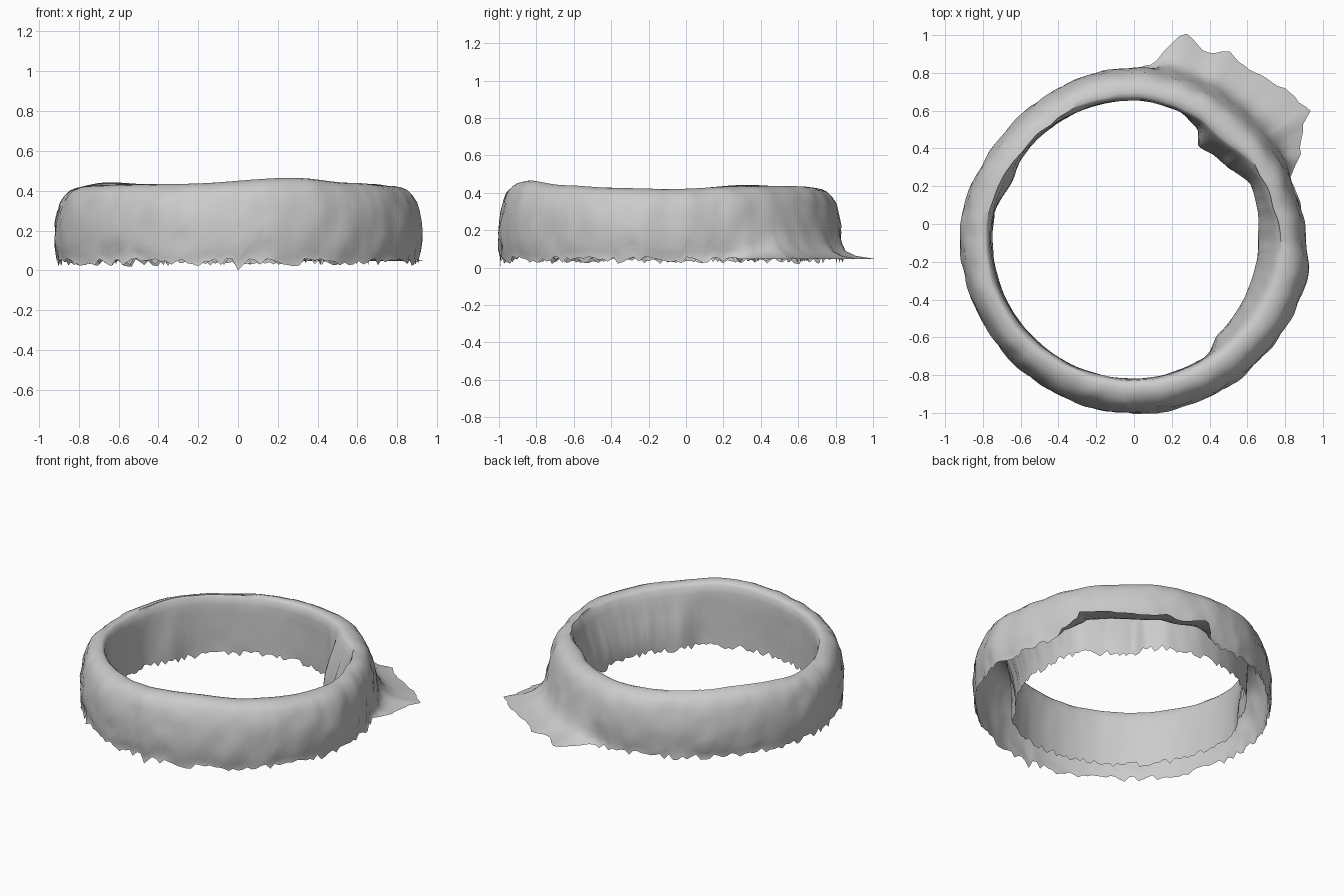
import bpy, bmesh, math, random
from mathutils import Vector, noise

cube = bpy.data.objects.get("Cube")
if cube:
    bpy.data.objects.remove(cube, do_unlink=True)
random.seed(4)
COLUMNS = 200
CENTRE_Y = -0.08

# Radii and heights around the ring, as (degrees, value)
OUTER = [(0, .905), (20, .88), (45, .88), (65, .89), (90, .905), (135, .882), (180, .918),
         (225, .91), (270, .92), (315, .922), (350, .935)]
INNER_TOP = [(0, .755), (25, .735), (50, .69), (62, .71), (90, .735), (180, .76), (270, .74), (320, .735)]
INNER_LOW = [(0, .66), (24, .68), (40, .62), (55, .6), (61, .68), (72, .72), (90, .735), (140, .735),
             (155, .715), (170, .75), (270, .74), (300, .73), (313, .67), (335, .66)]
FLARE = [(0, .91), (21, .9), (28, 1.0), (34, 1.08), (36, 1.16), (40, 1.15), (49, 1.12), (56, 1.09),
         (63, 1.13), (68, 1.07), (76, 1.13), (79, 1.06), (84, .94), (90, .91), (135, .885), (180, .92),
         (225, .915), (270, .925), (315, .925), (350, .93)]
TOP = [(0, .42), (30, .435), (60, .435), (90, .425), (120, .43), (148, .442), (180, .417), (215, .43),
       (250, .435), (290, .465), (315, .44), (340, .425)]


def around(keys, angle):
    """Smoothly interpolate a closed list of keys."""
    keys = keys + [(keys[0][0] + 360, keys[0][1])]
    for (a, u), (b, v) in zip(keys, keys[1:]):
        if a <= angle <= b:
            t = (angle - a) / (b - a)
            return u + (v - u) * t * t * (3 - 2 * t)


# Cross-section: outer wall (height, inset, flare weight), then inner wall (height, inset, lean)
OUTER_ROWS = [(0, .01, 1), (.04, .01, .58), (.11, .006, .32), (.22, 0, .16), (.35, -.004, .07),
              (.5, 0, .02), (.65, .01, 0), (.78, .025, 0), (.88, .044, 0), (.95, .07, 0),
              (.985, .1, 0), (1, .13, 0)]
INNER_ROWS = [(.985, -.02, 0), (.95, -.008, 0), (.84, 0, .12), (.7, 0, .33), (.5, 0, .63),
              (.3, 0, .87), (.12, 0, 1), (0, 0, 1)]

bm = bmesh.new()
columns = []
for i in range(COLUMNS):
    deg = 360 * i / COLUMNS
    angle = math.radians(deg)
    outer, top = around(OUTER, deg), around(TOP, deg)
    high, low, flare = around(INNER_TOP, deg), around(INNER_LOW, deg), around(FLARE, deg)
    # Ragged lower edges of the open shell
    hem_out = .045 + random.uniform(-.025, .015)
    hem_in = .045 + random.uniform(-.02, .02)
    if flare - outer > .03:
        hem_out = .047
        flare += random.uniform(-.01, .01)
    if i == COLUMNS * 3 // 4:
        hem_out = 0
    points = [(outer - inset + (flare - outer) * w, hem_out + (top - hem_out) * h, 1)
              for h, inset, w in OUTER_ROWS]
    points += [(high - inset + (low - high) * w, hem_in + (top - hem_in) * h, .4)
               for h, inset, w in INNER_ROWS]
    column = []
    for r, z, rough in points:
        x, y = math.cos(angle), math.sin(angle)
        # Lumpy, uneven surface
        r += .012 * rough * noise.noise(Vector((x * 8, y * 8, z * 14)))
        column.append(bm.verts.new((r * x, r * y + CENTRE_Y, z)))
    columns.append(column)

for i, column in enumerate(columns):
    after = columns[(i + 1) % COLUMNS]
    for j in range(len(column) - 1):
        bm.faces.new((column[j], after[j], after[j + 1], column[j + 1]))

mesh = bpy.data.meshes.new("ring_shell")
bm.to_mesh(mesh)
bm.free()
ring = bpy.data.objects.new("ring_shell", mesh)
bpy.context.collection.objects.link(ring)

# Plain grey surface
grey = bpy.data.materials.new("plain_grey")
grey.use_nodes = True
colour = (.6, .6, .6, 1)
grey.diffuse_color = colour
grey.node_tree.nodes["Principled BSDF"].inputs["Base Color"].default_value = colour
mesh.materials.append(grey)

bpy.context.view_layer.objects.active = ring
ring.select_set(True)
bpy.ops.object.shade_smooth_by_angle(angle=math.radians(60))
